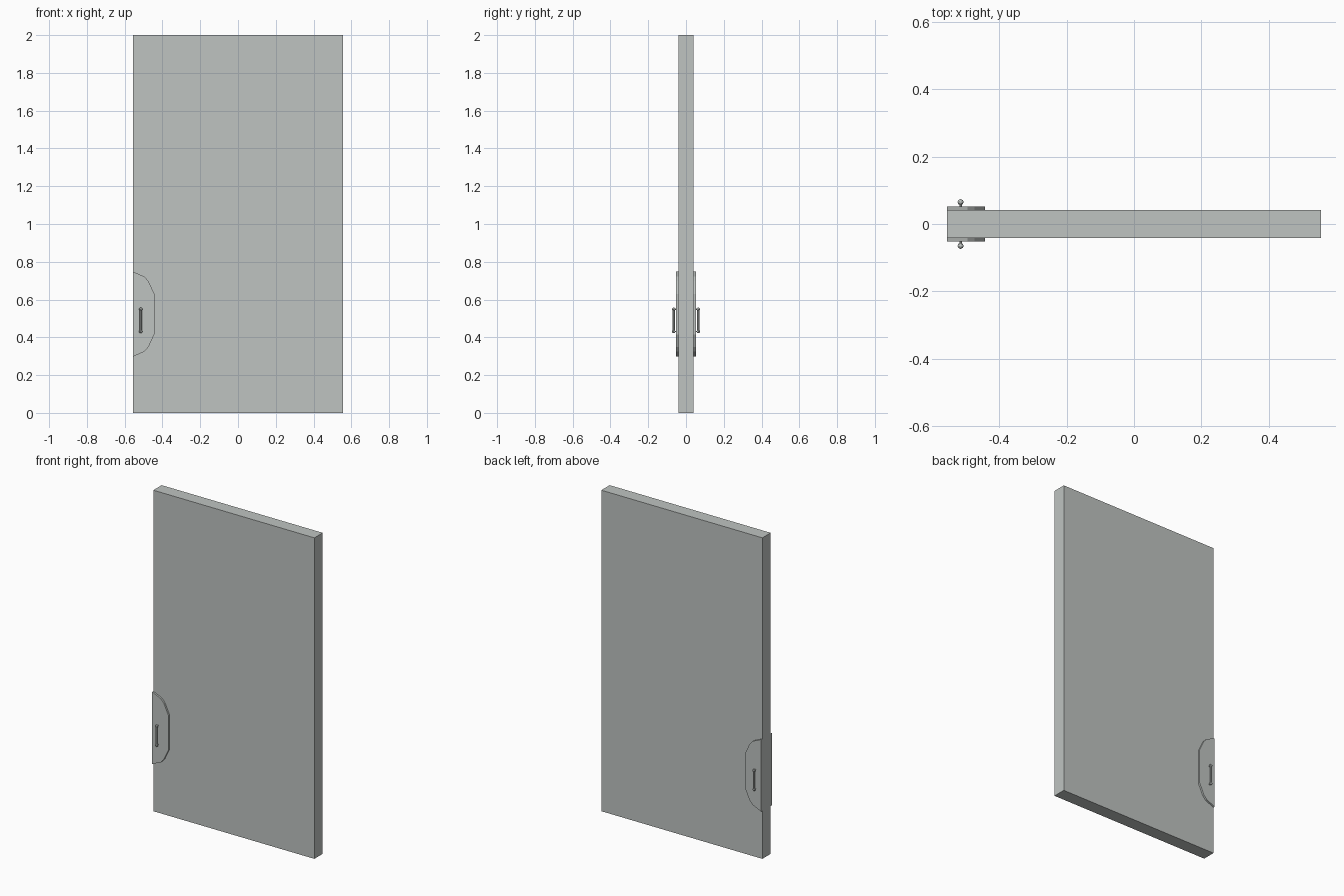
import bpy
import bmesh
from mathutils import Matrix, Vector

cube = bpy.data.objects.get("Cube")
if cube:
    bpy.data.objects.remove(cube, do_unlink=True)

grey = bpy.data.materials.new("pale_grey")
colour = (0.52, 0.55, 0.535, 1)
grey.diffuse_color = colour
grey.use_nodes = True
grey.node_tree.nodes["Principled BSDF"].inputs["Base Color"].default_value = colour

HALF_W, HALF_T = 0.555, 0.041
PLATE_Y = 0.052
HANDLE_X, HANDLE_Y, HANDLE_Z = -0.515, 0.065, 0.49


def finish(name, bm):
    bmesh.ops.recalc_face_normals(bm, faces=bm.faces)
    mesh = bpy.data.meshes.new(name)
    bm.to_mesh(mesh)
    bm.free()
    mesh.materials.append(grey)
    obj = bpy.data.objects.new(name, mesh)
    bpy.context.collection.objects.link(obj)
    return obj


def rod(bm, start, end, radius):
    start, end = Vector(start), Vector(end)
    axis = end - start
    turn = axis.to_track_quat("Z", "Y").to_matrix().to_4x4()
    bmesh.ops.create_cone(bm, cap_ends=True, segments=8, radius1=radius, radius2=radius,
                          depth=axis.length,
                          matrix=Matrix.Translation((start + end) / 2) @ turn)


# Door slab
bm = bmesh.new()
bmesh.ops.create_cube(bm, size=1, matrix=Matrix.Translation((0, 0, 1))
                      @ Matrix.Diagonal((2 * HALF_W, 2 * HALF_T, 2, 1)))
finish("door_slab", bm)

# Half of the rounded plate outline, mirrored about its middle height
half = [(-HALF_W, 0.225), (-0.495, 0.198), (-0.474, 0.174), (-0.443, 0.107)]
outline = half + [(x, -z) for x, z in reversed(half)]

for side, label in ((-1, "front"), (1, "back")):
    # Handle plate
    bm = bmesh.new()
    face = bm.faces.new([bm.verts.new((x, side * (HALF_T - 0.002), 0.523 + z))
                         for x, z in outline])
    new = bmesh.ops.extrude_face_region(bm, geom=[face])["geom"]
    bmesh.ops.translate(bm, verts=[v for v in new if isinstance(v, bmesh.types.BMVert)],
                        vec=(0, side * (PLATE_Y - HALF_T + 0.002), 0))
    bm.normal_update()
    if not any(abs(f.calc_center_median().y - side * (HALF_T - 0.002)) < 1e-5
               for f in bm.faces):
        bm.faces.new([v for v in face.verts])
    finish(label + "_plate", bm)

    # Pull handle: grip, two stems and two end knobs
    bm = bmesh.new()
    y = side * HANDLE_Y
    ends = (HANDLE_Z - 0.059, HANDLE_Z + 0.059)
    rod(bm, (HANDLE_X, y, ends[0]), (HANDLE_X, y, ends[1]), 0.006)
    for z in ends:
        rod(bm, (HANDLE_X, side * (PLATE_Y - 0.002), z), (HANDLE_X, y, z), 0.0035)
        bmesh.ops.create_uvsphere(bm, u_segments=8, v_segments=6, radius=0.009,
                                  matrix=Matrix.Translation((HANDLE_X, y, z)))
    finish(label + "_handle", bm)
